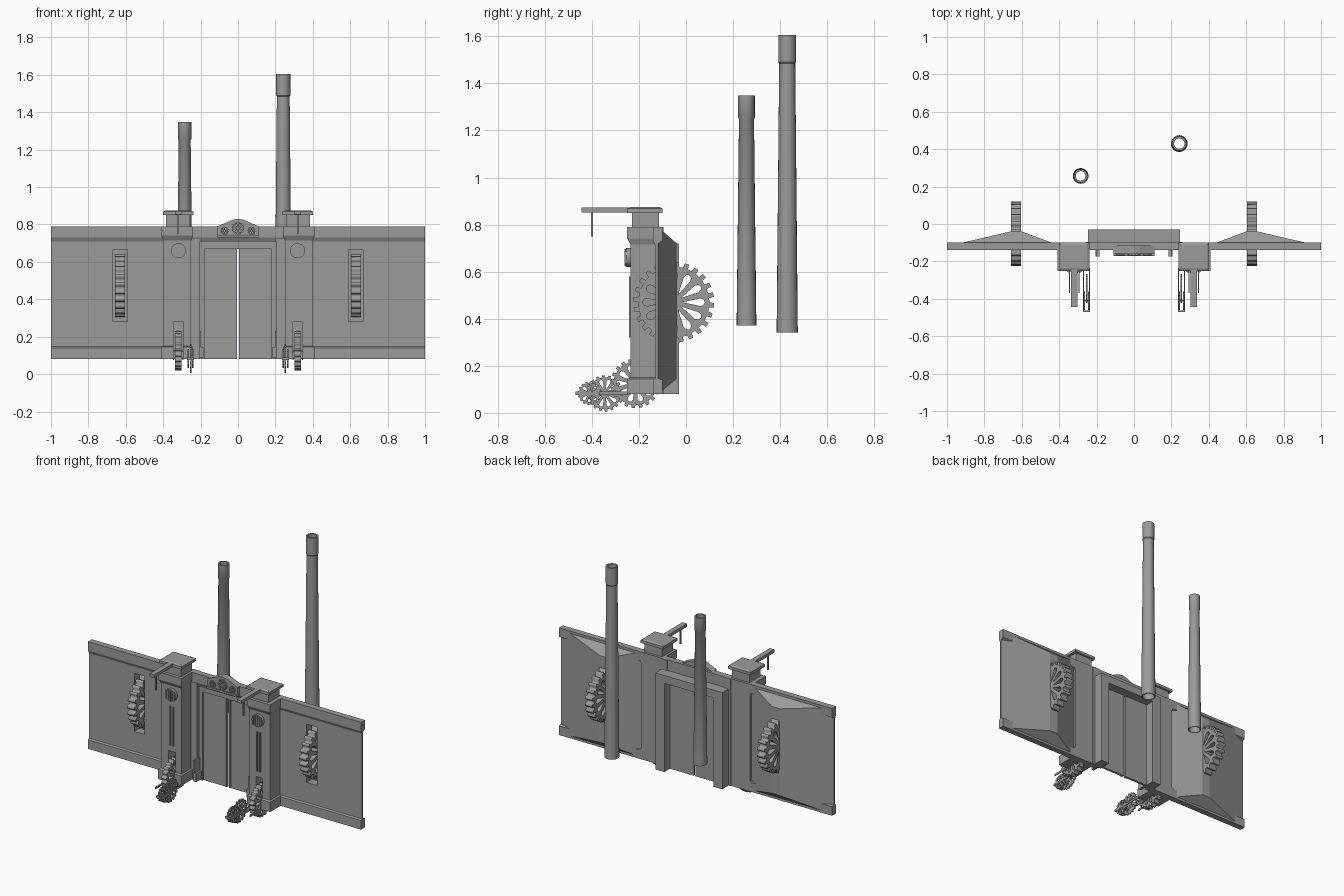
import bpy, bmesh
from math import sin, cos, pi

cube = bpy.data.objects.get("Cube")
if cube:
    bpy.data.objects.remove(cube)

GREY = (0.33, 0.33, 0.33, 1)
stone = bpy.data.materials.new("weathered grey")
stone.use_nodes = True
stone.diffuse_color = GREY
stone.node_tree.nodes["Principled BSDF"].inputs["Base Color"].default_value = GREY


def add(name, mesh):
    ob = bpy.data.objects.new(name, mesh)
    bpy.context.collection.objects.link(ob)
    mesh.materials.clear()
    mesh.materials.append(stone)
    return ob


def loft(name, rings, closed=False):
    """Skin matching rings of points; cap the ends unless closed."""
    bm = bmesh.new()
    vs = [[bm.verts.new(p) for p in ring] for ring in rings]
    n = len(vs[0])
    pairs = list(zip(vs, vs[1:])) + ([(vs[-1], vs[0])] if closed else [])
    for a, b in pairs:
        for i in range(n):
            j = (i + 1) % n
            bm.faces.new((a[i], a[j], b[j], b[i]))
    if not closed:
        bm.faces.new(vs[0])
        bm.faces.new(vs[-1])
    bmesh.ops.recalc_face_normals(bm, faces=bm.faces)
    mesh = bpy.data.meshes.new(name)
    bm.to_mesh(mesh)
    bm.free()
    return add(name, mesh)


def rect(x0, x1, y0, y1, z):
    return [(x0, y0, z), (x1, y0, z), (x1, y1, z), (x0, y1, z)]


def box(name, x0, x1, y0, y1, z0, z1):
    return loft(name, [rect(x0, x1, y0, y1, z0), rect(x0, x1, y0, y1, z1)])


def cut(targets, cutter):
    cutter.hide_render = True
    for ob in targets:
        mod = ob.modifiers.new("slot", 'BOOLEAN')
        mod.object, mod.operation, mod.solver = cutter, 'DIFFERENCE', 'EXACT'
        bpy.context.view_layer.objects.active = ob
        bpy.ops.object.modifier_apply(modifier=mod.name)
    bpy.data.objects.remove(cutter)


def smooth(ob):
    bpy.ops.object.select_all(action='DESELECT')
    ob.select_set(True)
    bpy.context.view_layer.objects.active = ob
    bpy.ops.object.shade_smooth_by_angle(angle=0.6)


def lathe(name, x, y, profile, sides=20):
    rings = [[(x + r * cos(2 * pi * i / sides), y + r * sin(2 * pi * i / sides), z)
              for i in range(sides)] for r, z in profile]
    smooth(loft(name, rings, closed=True))


def gear(name, loc, radius, width, teeth, petals, facing_front=False):
    """Toothed wheel with teardrop openings, cut from a filled outline."""
    curve = bpy.data.curves.new(name, 'CURVE')
    curve.dimensions, curve.fill_mode, curve.extrude = '2D', 'BOTH', width / 2

    def spline(pts):
        s = curve.splines.new('POLY')
        s.points.add(len(pts) - 1)
        for p, (r, a) in zip(s.points, pts):
            p.co = (r * cos(a), r * sin(a), 0, 1)
        s.use_cyclic_u = True

    step = 2 * pi / teeth
    spline([(radius * r, step * (i + t)) for i in range(teeth)
            for r, t in ((.88, 0), (.88, .45), (1, .52), (1, .93))])
    for k in range(petals):
        a, w = 2 * pi * k / petals, pi / petals
        spline([(radius * r, a + w * t) for r, t in
                ((.2, 0), (.5, -.45), (.66, -.56), (.74, -.35), (.77, 0),
                 (.74, .35), (.66, .56), (.5, .45))])
    tmp = bpy.data.objects.new(name, curve)
    bpy.context.collection.objects.link(tmp)
    deps = bpy.context.evaluated_depsgraph_get()
    mesh = bpy.data.meshes.new_from_object(tmp.evaluated_get(deps))
    bpy.data.objects.remove(tmp)
    ob = add(name, mesh)
    ob.location = loc
    ob.rotation_euler = (pi / 2, 0, 0 if facing_front else pi / 2)


def disc(name, x, z, r, y0, y1, sides=20):
    rings = [[(x + r * cos(2 * pi * i / sides), y, z + r * sin(2 * pi * i / sides))
              for i in range(sides)] for y in (y0, y1)]
    smooth(loft(name, rings))


# Wall section with plinth and coping
WALL = [(-.10, .08), (-.14, .08), (-.14, .14), (-.13, .147), (-.13, .71), (-.14, .73),
        (-.14, .79), (-.10, .79), (-.10, .73), (-.118, .72), (-.118, .147), (-.10, .14)]

for s, side in ((-1, "right"), (1, "left")):
    def sbox(name, x0, x1, *rest):
        a, b = sorted((s * x0, s * x1))
        return box(side + "_" + name, a, b, *rest)

    def srect(x0, x1, y0, y1, z):
        a, b = sorted((s * x0, s * x1))
        return rect(a, b, y0, y1, z)

    # Wing wall and its sloped rear buttress, slotted for the big wheel
    wall = loft(side + "_wall", [[(s * x, y, z) for y, z in WALL] for x in (.39, 1)])
    rear = loft(side + "_rear_buttress", [
        [(s * x, y, z) for x, z in ((x0, z0), (x1, z0), (x1, z1), (x0, z1))]
        for y, x0, x1, z0, z1 in ((-.119, .39, 1, .08, .79), (-.04, .6, .66, .145, .72))])
    cut([wall, rear], sbox("wheel_slot", .592, .668, -.2, -.075, .28, .665))
    gear(side + "_wall_wheel", (s * .63, -.052, .47), .172, .054, 24, 12)

    # Pillar with stepped plinth, cap and head
    def step(grow, z):
        return srect(.25 - grow, .40 + grow, -.235 - grow * 1.5, -.10, z)
    pillar = loft(side + "_pillar", [
        step(.01, .08), step(.01, .145), step(0, .15), step(0, .715),
        step(.01, .74), step(.01, .79)])
    cut([pillar], sbox("pillar_slot", .295, .345, -.3, -.16, .05, .28))
    sbox("pillar_head", .256, .384, -.23, -.115, .79, .85)
    loft(side + "_pillar_slab", [srect(.238, .402, -.25, -.10, .85),
                                 srect(.238, .402, -.25, -.10, .868),
                                 srect(.25, .39, -.238, -.112, .874)])
    sbox("bracket_arm", .303, .337, -.445, -.24, .852, .872)
    sbox("bracket_rod", .316, .324, -.404, -.396, .75, .853)

    # Round grille and vertical bars on the pillar face
    disc(side + "_grille", s * .318, .66, .04, -.255, -.23)
    for k in range(5):
        x, h = .318 + .014 * (k - 2), .036 - .005 * abs(k - 2)
        sbox("grille_bar", x - .004, x + .004, -.261, -.25, .66 - h, .66 + h)
    for x in (.307, .329):
        sbox("pillar_bar", x - .004, x + .004, -.243, -.23, .32, .58)

    # Lower wheels and the forks that hold them
    gear(side + "_pillar_wheel", (s * .32, -.215, .125), .105, .036, 20, 10)
    gear(side + "_thin_wheel", (s * .253, -.345, .083), .077, .007, 18, 10)
    for dx in (-.012, .012):
        gear(side + "_front_wheel", (s * (.253 + dx), -.41, .083), .05, .008, 16, 8)
    for x, y in ((.292, -.37), (.343, -.37), (.235, -.47), (.267, -.47)):
        sbox("fork_bar", x, x + .005, y, -.235, .076, .09)
    sbox("fork_end", .235, .272, -.47, -.462, .076, .09)
    sbox("front_axle", .235, .272, -.414, -.406, .079, .087)
    sbox("pillar_axle", .292, .348, -.22, -.21, .12, .13)

    # Gateway jambs and door leaf
    sbox("front_jamb", .205, .26, -.135, -.095, .08, .79)
    sbox("rear_jamb", .18, .245, -.115, -.03, .08, .72)
    sbox("door", .006, .182, -.105, -.09, .08, .67)
    sbox("door_rail", .01, .022, -.110, -.10, .08, .665)
    sbox("door_stop", .185, .205, -.175, -.115, .09, .145)
    sbox("door_stop_post", .197, .206, -.175, -.115, .145, .23)

# Gateway lintels and coping
box("front_lintel", -.21, .21, -.13, -.10, .705, .79)
loft("gate_coping", [rect(-.25, .25, -.13, -.10, .712), rect(-.25, .25, -.14, -.10, .73),
                     rect(-.25, .25, -.14, -.10, .79)])
box("rear_lintel", -.181, .181, -.115, -.03, .668, .72)

# Gabled crest with wheel ornaments
GABLE = [(-.11, .735), (.11, .735), (.11, .79), (.03, .825), (0, .83), (-.03, .825), (-.11, .79)]
loft("crest", [[(x, y, z) for x, z in GABLE] for y in (-.16, -.115)])
loft("crest_base", [rect(-.11, .11, -.17, -.12, z) for z in (.73, .742)])
for x, z, r in ((-.072, .766, .022), (0, .78, .034), (.072, .766, .022)):
    gear("crest_ornament", (x, -.164, z), r, .009, 12, 6, facing_front=True)

# Hollow chimneys
for name, x, y, base, neck, top, r in (("short_chimney", -.285, .257, .372, 1.255, 1.348, .042),
                                       ("tall_chimney", .242, .43, .342, 1.49, 1.605, .045)):
    lathe(name, x, y, [(r, base), (r * .76, neck - .005), (r * .84, neck), (r * .84, top),
                       (r * .62, top), (r * .62, neck), (r * .85, base)])
